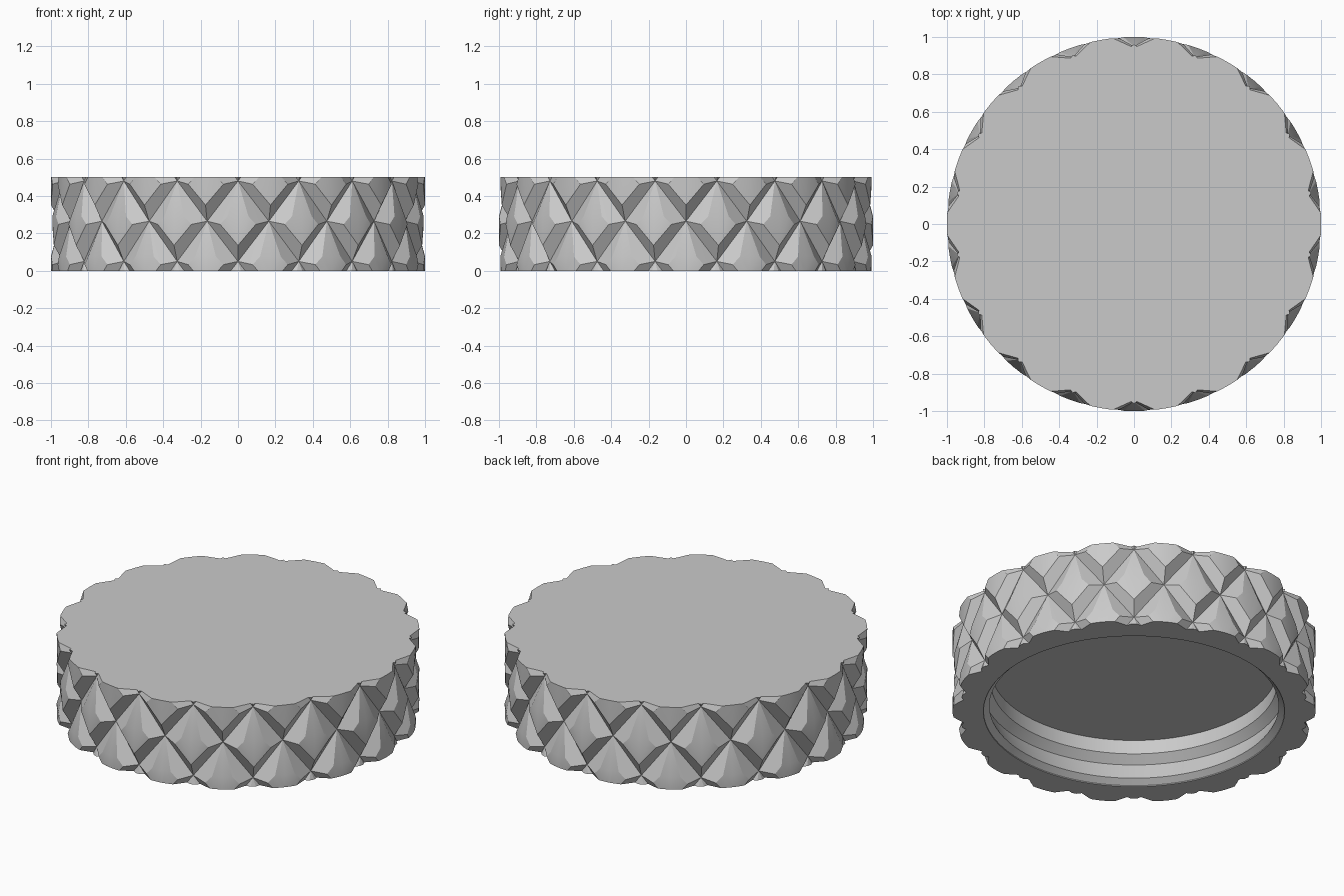
import bpy, bmesh, math

cube = bpy.data.objects.get("Cube")
if cube:
    bpy.data.objects.remove(cube, do_unlink=True)

COUNT = 18                      # diamonds around the lid
HEIGHT = 0.5
HALF_W = math.pi / COUNT        # half diamond, as an angle
HALF_H = 0.215                  # half diamond, vertically
VALLEY = 0.95                   # radius of the grooves
MOUTH = 0.83                    # radius of the opening
SEGMENTS = 90

grey = bpy.data.materials.new("plain grey")
grey.use_nodes = True
tone = (0.59, 0.59, 0.59, 1)
grey.diffuse_color = tone
grey.node_tree.nodes["Principled BSDF"].inputs["Base Color"].default_value = tone


def polar(angle, radius, z):
    return (radius * math.sin(angle), -radius * math.cos(angle), z)


def finish(bm, name):
    mesh = bpy.data.meshes.new(name)
    bm.to_mesh(mesh)
    bm.free()
    obj = bpy.data.objects.new(name, mesh)
    bpy.context.collection.objects.link(obj)
    mesh.materials.append(grey)
    bpy.ops.object.select_all(action='DESELECT')
    obj.select_set(True)
    bpy.context.view_layer.objects.active = obj
    bpy.ops.object.shade_smooth_by_angle(angle=math.radians(20))


def add_diamond(bm, angle, z):
    """A bulging diamond with two bevelled lower edges."""
    def point(u, v, radius):
        return bm.verts.new(polar(angle + u * HALF_W, radius, z + v * HALF_H))
    top, bottom = point(0, 1, VALLEY), point(0, -1, VALLEY)
    apex, belly = point(0, -0.6, 1.0), point(0, 0.12, 1.0)
    for side in (-1, 1):
        corner = point(side, 0, VALLEY)
        shoulder = point(side * 0.55, -0.08, 0.996)
        bulge = point(side * 0.32, 0.12, 1.0)
        for face in ((corner, bottom, apex, shoulder), (corner, shoulder, top),
                     (shoulder, apex, bulge), (shoulder, bulge, top),
                     (apex, belly, bulge), (bulge, belly, top)):
            bm.faces.new(face if side < 0 else face[::-1])


# Faceted outer shell, staggered rows of diamonds cut off at top and bottom
bm = bmesh.new()
for row in range(5):
    for i in range(COUNT):
        add_diamond(bm, (2 * i + row % 2) * HALF_W, 0.05 + (row - 1) * HALF_H)
bmesh.ops.remove_doubles(bm, verts=bm.verts[:], dist=1e-4)
for level, direction in ((0, -1), (HEIGHT, 1)):
    bmesh.ops.bisect_plane(bm, geom=bm.verts[:] + bm.edges[:] + bm.faces[:],
                           dist=1e-6, plane_co=(0, 0, level),
                           plane_no=(0, 0, direction), clear_outer=True)


def rim(level):
    return [e for e in bm.edges if e.is_boundary
            and all(abs(v.co.z - level) < 1e-4 for v in e.verts)]


# Flat top
bmesh.ops.triangle_fill(bm, use_beauty=True, edges=rim(HEIGHT), normal=(0, 0, 1))
# Flat underside ring around the mouth
outer = rim(0)
ring = [bm.verts.new(polar(2 * math.pi * i / SEGMENTS, MOUTH, 0))
        for i in range(SEGMENTS)]
inner = [bm.edges.new((ring[i - 1], ring[i])) for i in range(SEGMENTS)]
bmesh.ops.triangle_fill(bm, use_beauty=True, edges=outer + inner, normal=(0, 0, -1))
bmesh.ops.recalc_face_normals(bm, faces=bm.faces[:])
finish(bm, "lid_shell")

# Inner wall with two thread ridges, closed by the ceiling
profile = [(MOUTH, 0), (MOUTH, 0.006), (0.797, 0.034), (0.835, 0.14),
           (0.79, 0.185), (0.79, 0.27)]
bm = bmesh.new()
loops = [[bm.verts.new(polar(2 * math.pi * i / SEGMENTS, r, z))
          for i in range(SEGMENTS)] for r, z in profile]
for low, high in zip(loops, loops[1:]):
    for i in range(SEGMENTS):
        bm.faces.new((low[i], low[i - 1], high[i - 1], high[i]))
bm.faces.new(loops[-1])
bmesh.ops.recalc_face_normals(bm, faces=bm.faces[:])
# The wall faces the cavity
ceiling = max(bm.faces, key=lambda f: f.calc_center_median().z)
if ceiling.normal.z > 0:
    bmesh.ops.reverse_faces(bm, faces=bm.faces[:])
finish(bm, "threaded_cavity")
